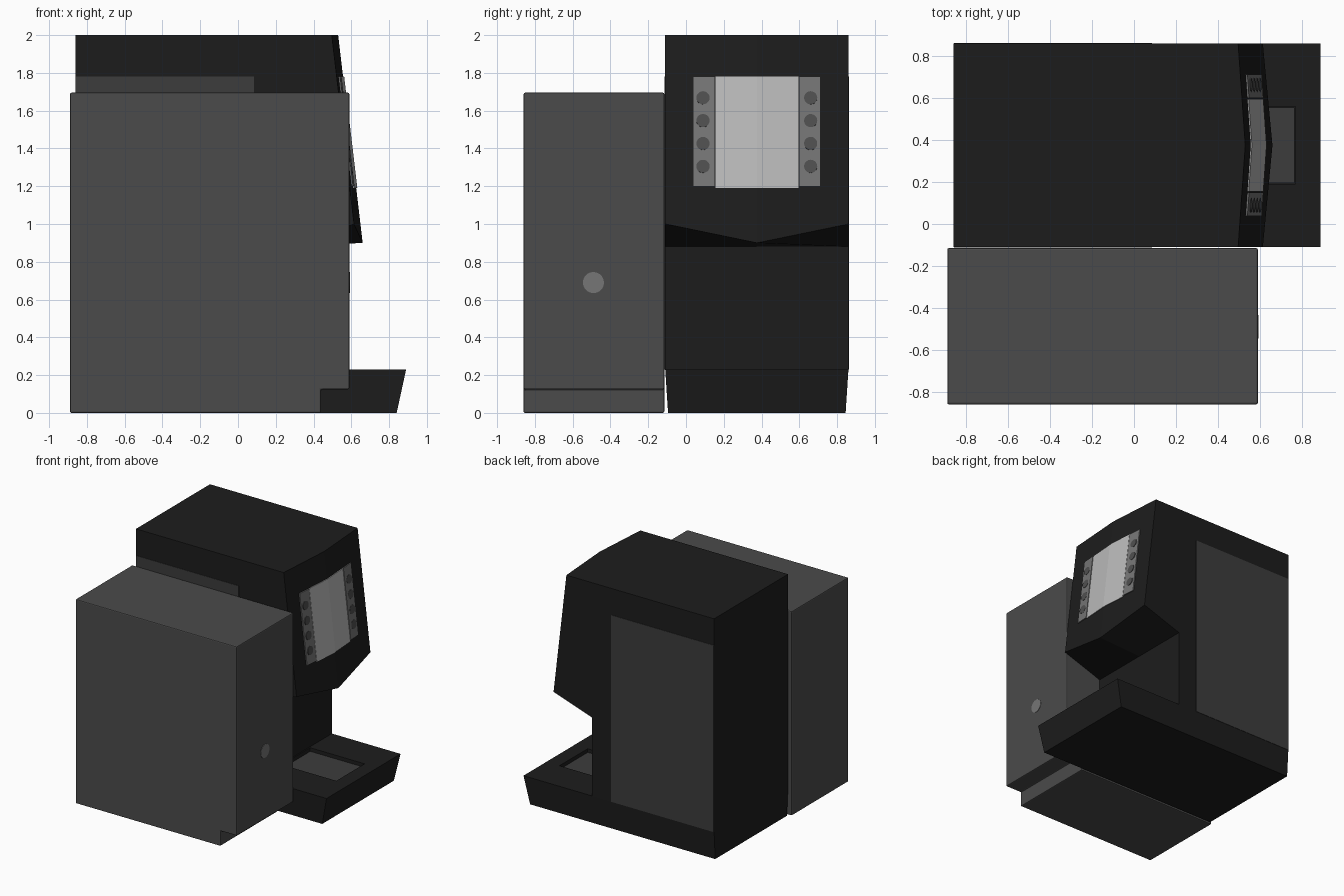
import bpy, bmesh, math
from mathutils import Matrix

if "Cube" in bpy.data.objects:
    bpy.data.objects.remove(bpy.data.objects["Cube"])


def material(name, v):
    m = bpy.data.materials.new(name)
    m.diffuse_color = (v, v, v, 1)
    m.use_nodes = True
    m.node_tree.nodes["Principled BSDF"].inputs["Base Color"].default_value = m.diffuse_color
    return m


BLACK = material("black", 0.012)
PANEL = material("panel_grey", 0.045)
GREY = material("cooler_grey", 0.07)
STRIP = material("strip_grey", 0.18)
BUTTON = material("button_grey", 0.08)
LIGHT = material("screen_light", 0.5)


def finish(name, bm, mat):
    bmesh.ops.recalc_face_normals(bm, faces=bm.faces)
    me = bpy.data.meshes.new(name)
    bm.to_mesh(me)
    bm.free()
    ob = bpy.data.objects.new(name, me)
    bpy.context.collection.objects.link(ob)
    if mat:
        me.materials.append(mat)
    return ob


def loft(name, rings, mat):
    """Join matching closed rings of points and cap both ends."""
    bm = bmesh.new()
    vs = [[bm.verts.new(p) for p in r] for r in rings]
    n = len(vs[0])
    for a, b in zip(vs, vs[1:]):
        for i in range(n):
            j = (i + 1) % n
            bm.faces.new((a[i], a[j], b[j], b[i]))
    bm.faces.new(vs[0])
    bm.faces.new(vs[-1])
    return finish(name, bm, mat)


def rect(x0, x1, y0, y1, z):
    return [(x0, y0, z), (x1, y0, z), (x1, y1, z), (x0, y1, z)]


def box(name, x0, x1, y0, y1, z0, z1, mat):
    return loft(name, [rect(x0, x1, y0, y1, z0), rect(x0, x1, y0, y1, z1)], mat)


Y0, YC, Y1 = -0.11, 0.375, 0.86


def front_x(y, z):
    """Sloped, slightly V-shaped front of the machine head."""
    return 0.66 - 0.118 * (z - 0.9) - 0.034 * abs(y - YC) / 0.485


# machine body: side profile repeated at left, centre and right
rings = []
for y, zb in ((Y0, 1.0), (YC, 0.9), (Y1, 1.0)):
    profile = [(-0.86, 0.23), (-0.86, 2), (front_x(y, 2), 2),
               (front_x(y, zb), zb), (0.26, 0.88), (0.26, 0.23)]
    rings.append([(x, y, z) for x, z in profile])
loft("machine_body", rings, BLACK)

# tapered base with a sunken drip tray
base = loft("machine_base", [rect(-0.86, 0.84, -0.095, 0.845, 0),
                             rect(-0.86, 0.89, Y0, Y1, 0.23)], BLACK)
cutter = box("tray_cutter", 0.27, 0.77, 0.19, 0.56, 0.195, 0.3, None)
cutter.hide_render = True
cutter.hide_viewport = True
cut = base.modifiers.new("tray_well", "BOOLEAN")
cut.object = cutter
cut.solver = "EXACT"
box("drip_grate", 0.275, 0.765, 0.195, 0.555, 0.19, 0.203, PANEL)

# side panels
box("left_side_panel", -0.858, 0.085, Y0 - 0.003, Y0 + 0.01, 0.23, 1.78, PANEL)
box("right_side_panel", -0.858, 0.085, Y1 - 0.01, Y1 + 0.003, 0.23, 1.78, PANEL)


# display and button strips follow the front
def front_plate(name, ys, z0, z1, lift, mat):
    rings = []
    for y in ys:
        a, b = front_x(y, z0), front_x(y, z1)
        rings.append([(a - 0.01, y, z0), (a + lift, y, z0),
                      (b + lift, y, z1), (b - 0.01, y, z1)])
    loft(name, rings, mat)


front_plate("display", (0.155, YC, 0.595), 1.19, 1.78, 0.006, LIGHT)


def disc(name, x, y, z, r, tilt, mat):
    bm = bmesh.new()
    m = Matrix.Translation((x, y, z)) @ Matrix.Rotation(math.pi / 2 - tilt, 4, "Y")
    bmesh.ops.create_cone(bm, cap_ends=True, segments=20, radius1=r, radius2=r,
                          depth=0.008, matrix=m)
    finish(name, bm, mat)


for side, s in (("left", -1), ("right", 1)):
    ys = sorted((YC + s * 0.225, YC + s * 0.337))
    front_plate(side + "_button_strip", ys, 1.2, 1.78, 0.008, STRIP)
    for i in range(4):
        y, z = YC + s * 0.285, 1.305 + i * 0.121
        disc(f"{side}_button_{i + 1}", front_x(y, z) + 0.007, y, z, 0.035,
             math.atan(0.118), BUTTON)

# milk cooler with toe recess under the door
profile = [(-0.89, 0), (0.44, 0), (0.44, 0.125), (0.59, 0.125), (0.59, 1.695), (-0.89, 1.695)]
cooler = loft("milk_cooler", [[(x, y, z) for x, z in profile] for y in (-0.86, -0.115)], GREY)
bev = cooler.modifiers.new("soft_edges", "BEVEL")
bev.width = 0.008
bev.segments = 2
disc("cooler_badge", 0.589, -0.49, 0.69, 0.056, 0, STRIP)
